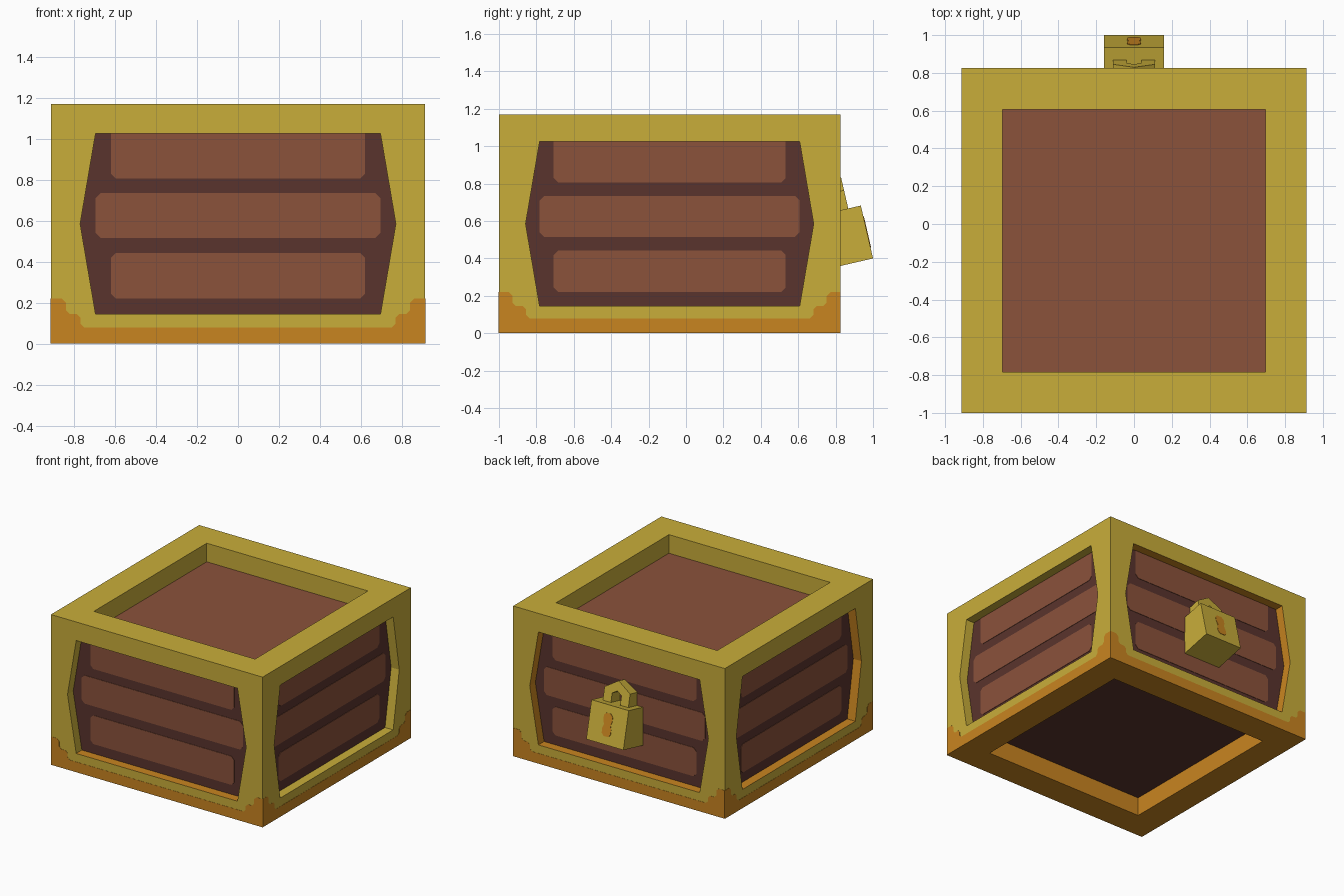
import bpy, bmesh, math
from mathutils import Matrix, Vector

if "Cube" in bpy.data.objects:
    bpy.data.objects.remove(bpy.data.objects["Cube"])

HALF, HEIGHT, CY = 0.9125, 1.17, -0.0875
LOW, TOP, OPEN, BULGE, RECESS = 0.145, 1.025, 0.695, 0.77, 0.07


def material(name, hex_code):
    def lin(c):
        c /= 255
        return c / 12.92 if c <= 0.04045 else ((c + 0.055) / 1.055) ** 2.4
    m = bpy.data.materials.new(name)
    m.diffuse_color = (*[lin(int(hex_code[i:i + 2], 16)) for i in (0, 2, 4)], 1)
    m.use_nodes = True
    m.node_tree.nodes["Principled BSDF"].inputs["Base Color"].default_value = m.diffuse_color
    return m


GOLD = material("gold", "C9AE3A")
ORANGE = material("orange_gold", "C98520")
DARK = material("dark_wood", "5A342D")
WOOD = material("plank_wood", "8B523B")


def basis(origin, u, v):
    """Drawing plane: local x = u, y = v, z = outward normal."""
    u, v = Vector(u), Vector(v)
    m = Matrix((u, v, u.cross(v))).transposed().to_4x4()
    m.translation = Vector(origin)
    return m


def finish(name, bm, mats):
    me = bpy.data.meshes.new(name)
    bm.to_mesh(me)
    bm.free()
    for m in mats:
        me.materials.append(m)
    ob = bpy.data.objects.new(name, me)
    bpy.context.collection.objects.link(ob)
    return ob


def prism(name, plane, pts, d0, d1, mat):
    """Counter-clockwise outline extruded along the plane normal."""
    bm = bmesh.new()
    a = [bm.verts.new(plane @ Vector((u, v, d0))) for u, v in pts]
    b = [bm.verts.new(plane @ Vector((u, v, d1))) for u, v in pts]
    bm.faces.new(a[::-1])
    bm.faces.new(b)
    n = len(pts)
    for i in range(n):
        j = (i + 1) % n
        bm.faces.new((a[i], a[j], b[j], b[i]))
    return finish(name, bm, [mat])


def six(w, mid, v0, v1):
    m = (v0 + v1) / 2
    return [(-w, v0), (w, v0), (mid, m), (w, v1), (-w, v1), (-mid, m)]


def mirrored(right):
    """Close an outline from its right half, listed bottom to top."""
    return right + [(-u, v) for u, v in reversed(right) if u]


def plank(w, v0, v1, c, ct):
    return mirrored([(w - c, v0), (w, v0 + c)]
                    + ([(w, v1 - ct), (w - ct, v1)] if ct else [(w, v1)]))


# Planes of the chest faces
sides = {}
for k, nm in enumerate(("front", "right", "back", "left")):
    a = k * math.pi / 2
    u = Vector((round(math.cos(a)), round(math.sin(a)), 0))
    n = u.cross(Vector((0, 0, 1)))
    sides[nm] = basis(Vector((0, CY, 0)) + n * HALF, u, (0, 0, 1))
top = basis((0, CY, HEIGHT), (1, 0, 0), (0, 1, 0))
bottom = basis((0, CY, 0), (1, 0, 0), (0, -1, 0))

# Gold frame: a bordered opening with an inner rim on every face
frame = bmesh.new()


def border(plane, outer, inner, depth, ring_mat, rim_mats):
    loops = [[frame.verts.new(plane @ Vector((u, v, d))) for u, v in pts]
             for pts, d in ((outer, 0), (inner, 0), (inner, -depth))]
    for a, b, mats in ((loops[0], loops[1], [ring_mat] * 6),
                       (loops[1], loops[2], rim_mats)):
        for i in range(6):
            j = (i + 1) % 6
            frame.faces.new((a[i], a[j], b[j], b[i])).material_index = mats[i]


rims = {"front": [1, 0, 0, 0, 0, 0], "right": [0] * 6,
        "back": [1] * 6, "left": [1] * 6}
hexagon = six(OPEN, BULGE, LOW, TOP)
for nm, plane in sides.items():
    border(plane, six(HALF, HALF, 0, HEIGHT), hexagon, RECESS, 0, rims[nm])
square, hole = six(HALF, HALF, -HALF, HALF), six(OPEN, OPEN, -OPEN, OPEN)
border(top, square, hole, HEIGHT - TOP, 0, [0] * 6)
border(bottom, square, hole, LOW, 1, [1] * 6)
bmesh.ops.remove_doubles(frame, verts=frame.verts[:], dist=0.0001)
finish("chest_frame", frame, [GOLD, ORANGE])

# Lid and floor panels
prism("lid_panel", top, hole, LOW - HEIGHT + TOP - LOW - 0.004, TOP - HEIGHT, WOOD)
prism("floor_panel", bottom, hole, -LOW - 0.004, -LOW, DARK)

# Stepped orange trim along the foot of each side
steps = [(0.75, 0.08), (0.768, 0.098), (0.768, 0.127), (0.786, 0.145), (0.822, 0.145),
         (0.84, 0.163), (0.84, 0.2), (0.86, 0.22), (HALF, 0.22), (HALF, 0)]
foot = [(-u, v) for u, v in reversed(steps)] + steps
foot = foot[::-1]
foot = foot if sum(a[0] * b[1] - b[0] * a[1]
                   for a, b in zip(foot, foot[1:] + foot[:1])) > 0 else foot[::-1]

# Recessed wall panels with three planks each
for nm, plane in sides.items():
    prism(nm + "_panel", plane, hexagon, -RECESS - 0.005, -RECESS, DARK)
    for part, w, v0, v1, ct in (("lower", 0.62, 0.22, 0.443, 0.025),
                                ("middle", 0.695, 0.515, 0.735, 0.025),
                                ("upper", 0.62, 0.805, TOP, 0)):
        prism(f"{nm}_{part}_plank", plane, plank(w, v0, v1, 0.025, ct),
              -RECESS, -RECESS + 0.003, WOOD)
    prism(nm + "_foot_trim", plane, foot, -0.001, 0.0015, ORANGE)

# Tilted padlock hanging on the back
t = math.radians(13)
lock = basis((0, 1.0, 0.4), (-1, 0, 0), (0, -math.sin(t), math.cos(t)))
prism("padlock_body", lock, [(-0.16, 0), (0.16, 0), (0.16, 0.29), (-0.16, 0.29)],
      -0.25, 0, GOLD)
prism("padlock_shackle", lock,
      [(0.04, 0.28), (0.11, 0.28), (0.11, 0.39), (0, 0.46), (-0.11, 0.39), (-0.11, 0.28),
       (-0.04, 0.28), (-0.04, 0.36), (0, 0.385), (0.04, 0.36)], -0.19, -0.069, GOLD)
prism("padlock_keyhole", lock,
      mirrored([(0.02, 0.06), (0.038, 0.08), (0.038, 0.115), (0.028, 0.145),
                (0.038, 0.175), (0.038, 0.21), (0.02, 0.23)]), -0.001, 0.003, ORANGE)
